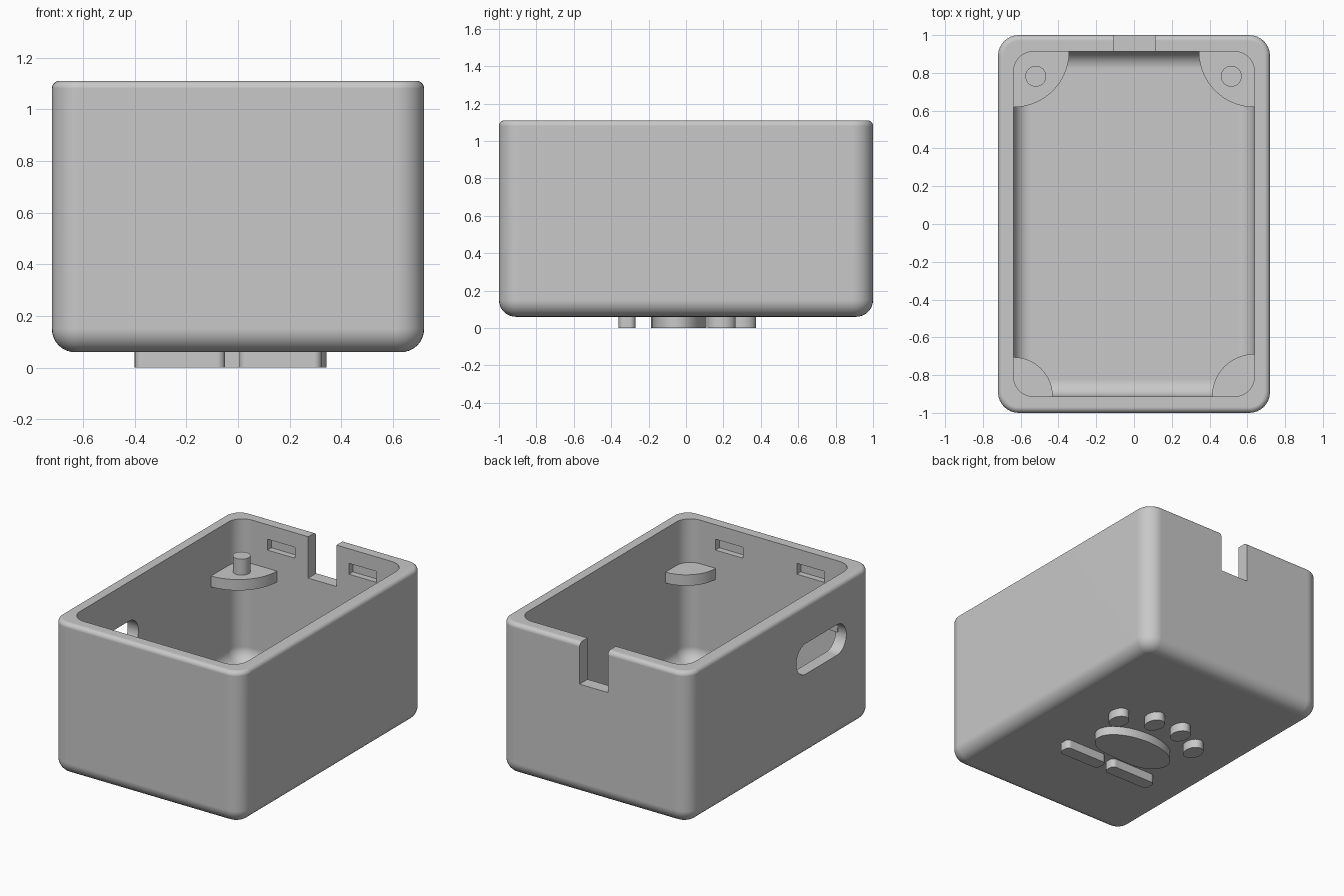
import bpy, bmesh
from math import sin, cos, pi, radians
from mathutils import Vector

cube = bpy.data.objects.get("Cube")
if cube:
    bpy.data.objects.remove(cube, do_unlink=True)

GREY = (0.58, 0.58, 0.58, 1)
grey = bpy.data.materials.new("light grey plastic")
grey.use_nodes = True
grey.diffuse_color = GREY
grey.node_tree.nodes["Principled BSDF"].inputs["Base Color"].default_value = GREY

HX, HY, BOTTOM, TOP = 0.72, 1.0, 0.06, 1.11    # outer shell
IX, IY, FLOOR = 0.638, 0.913, 0.14             # cavity
SEG = 8


def make(name, bm):
    bmesh.ops.recalc_face_normals(bm, faces=bm.faces)
    mesh = bpy.data.meshes.new(name)
    bm.to_mesh(mesh)
    bm.free()
    mesh.materials.append(grey)
    obj = bpy.data.objects.new(name, mesh)
    bpy.context.collection.objects.link(obj)
    return obj


def activate(obj):
    bpy.ops.object.select_all(action='DESELECT')
    obj.select_set(True)
    bpy.context.view_layer.objects.active = obj


def smooth(obj):
    activate(obj)
    bpy.ops.object.shade_smooth_by_angle(angle=radians(30))
    mod = obj.modifiers.new("flat walls", 'WEIGHTED_NORMAL')
    mod.keep_sharp = True


def rounded_rect(hx, hy, r, seg=SEG, cx=0, cy=0):
    pts = []
    for k, (sx, sy) in enumerate([(1, 1), (-1, 1), (-1, -1), (1, -1)]):
        for i in range(seg + 1):
            a = (k + i / seg) * pi / 2
            pts.append((cx + sx * (hx - r) + r * cos(a),
                        cy + sy * (hy - r) + r * sin(a)))
    return pts


def ellipse(cx, cy, rx, ry, n=32):
    return [(cx + rx * cos(2 * pi * i / n), cy + ry * sin(2 * pi * i / n))
            for i in range(n)]


def prism(name, pts, lo, hi, axis='z'):
    """Extrude a closed outline between two heights along an axis."""
    def place(p, h):
        return (h, p[0], p[1]) if axis == 'x' else (p[0], p[1], h)
    bm = bmesh.new()
    face = bm.faces.new([bm.verts.new(place(p, lo)) for p in pts])
    ext = bmesh.ops.extrude_face_region(bm, geom=[face])
    verts = [g for g in ext["geom"] if isinstance(g, bmesh.types.BMVert)]
    bmesh.ops.translate(bm, verts=verts, vec=Vector(place((0, 0), hi - lo)))
    return make(name, bm)


def block(name, x0, x1, y0, y1, z0, z1):
    return prism(name, [(x0, y0), (x1, y0), (x1, y1), (x0, y1)], z0, z1)


def fillet(r, z, start, end):
    """Inset and height pairs round a quarter circle."""
    angles = [start + (end - start) * i / SEG for i in range(SEG + 1)]
    return [(r - r * cos(a), z + r * sin(a)) for a in angles]


# Open shell: outer wall with soft edges, then the cavity wall and floor
def ring(bm, hx, hy, r, inset, z):
    pts = rounded_rect(hx - inset, hy - inset, r - inset)
    return [bm.verts.new((x, y, z)) for x, y in pts]


RB, RT, RI = 0.09, 0.03, 0.09
bm = bmesh.new()
rings = [ring(bm, HX, HY, 0.11, *p) for p in
         fillet(RB, BOTTOM + RB, -pi / 2, 0) + fillet(RT, TOP - RT, 0, pi / 2)]
rings += [ring(bm, IX, IY, 0.105, *p) for p in
          [(0, TOP)] + fillet(RI, FLOOR + RI, 0, -pi / 2)]
for a, b in zip(rings, rings[1:]):
    for i in range(len(a)):
        j = (i + 1) % len(a)
        bm.faces.new((a[i], a[j], b[j], b[i]))
bm.faces.new(rings[0])
bm.faces.new(rings[-1])
shell = make("box_shell", bm)

# Cable notch in the back, oval port in one side, four snap recesses
cutters = [block("notch_cutter", -0.105, 0.11, 0.8, 1.1, 0.825, 1.2),
           prism("port_cutter", rounded_rect(0.272, 0.105, 0.104, 12, -0.443, 0.735),
                 -0.8, -0.55, 'x')]
for sx in (-1, 1):
    for sy in (-1, 1):
        xs = sorted((sx * 0.205, sx * 0.415))
        ys = sorted((sy * 0.85, sy * 0.955))
        cutters.append(block("recess_cutter", *xs, *ys, 0.935, 1.01))
activate(shell)
for cutter in cutters:
    mod = shell.modifiers.new("cut", 'BOOLEAN')
    mod.operation = 'DIFFERENCE'
    mod.solver = 'EXACT'
    mod.object = cutter
    bpy.ops.object.modifier_apply(modifier=mod.name)
    bpy.data.objects.remove(cutter, do_unlink=True)
smooth(shell)

# Quarter-round corner shelves, rooted a little inside the walls
for name, sx, sy, r in [("back_left_shelf", 1, 1, 0.295), ("back_right_shelf", -1, 1, 0.295),
                        ("front_left_shelf", 1, -1, 0.225), ("front_right_shelf", -1, -1, 0.208)]:
    arc = [(r * cos(i * pi / 32), r * sin(i * pi / 32)) for i in range(17)]
    outline = [(-0.02, -0.02), (r, -0.02)] + arc + [(-0.02, r)]
    pts = [(sx * (IX - u), sy * (IY - v)) for u, v in outline]
    smooth(prism(name, pts, 0.735, 0.81))

# Locating pins on the back shelves
for name, x in (("left_pin", 0.515), ("right_pin", -0.52)):
    smooth(prism(name, ellipse(x, 0.782, 0.055, 0.055), 0.8, 0.92))

# Raised underside pads: one broad pad and four small ones
pad = [(x, -0.05 + (y if y > 0 else 0.95 * y * (1 - 0.12 * cos(9 * x))))
       for x, y in ellipse(-0.03, 0, 0.285, 0.16, 48)]
smooth(prism("broad_foot_pad", pad, 0, 0.08))
for i, (x, y) in enumerate([(0.285, 0.19), (0.08, 0.3), (-0.135, 0.3), (-0.335, 0.19)]):
    smooth(prism(f"small_foot_pad_{i + 1}", ellipse(x, y, 0.058, 0.075), 0, 0.08))

# Two plain bars under the front
for name, cx, half in (("left_foot_bar", 0.165, 0.16), ("right_foot_bar", -0.225, 0.175)):
    smooth(prism(name, rounded_rect(half, 0.045, 0.03, 4, cx, -0.315), 0, 0.08))
